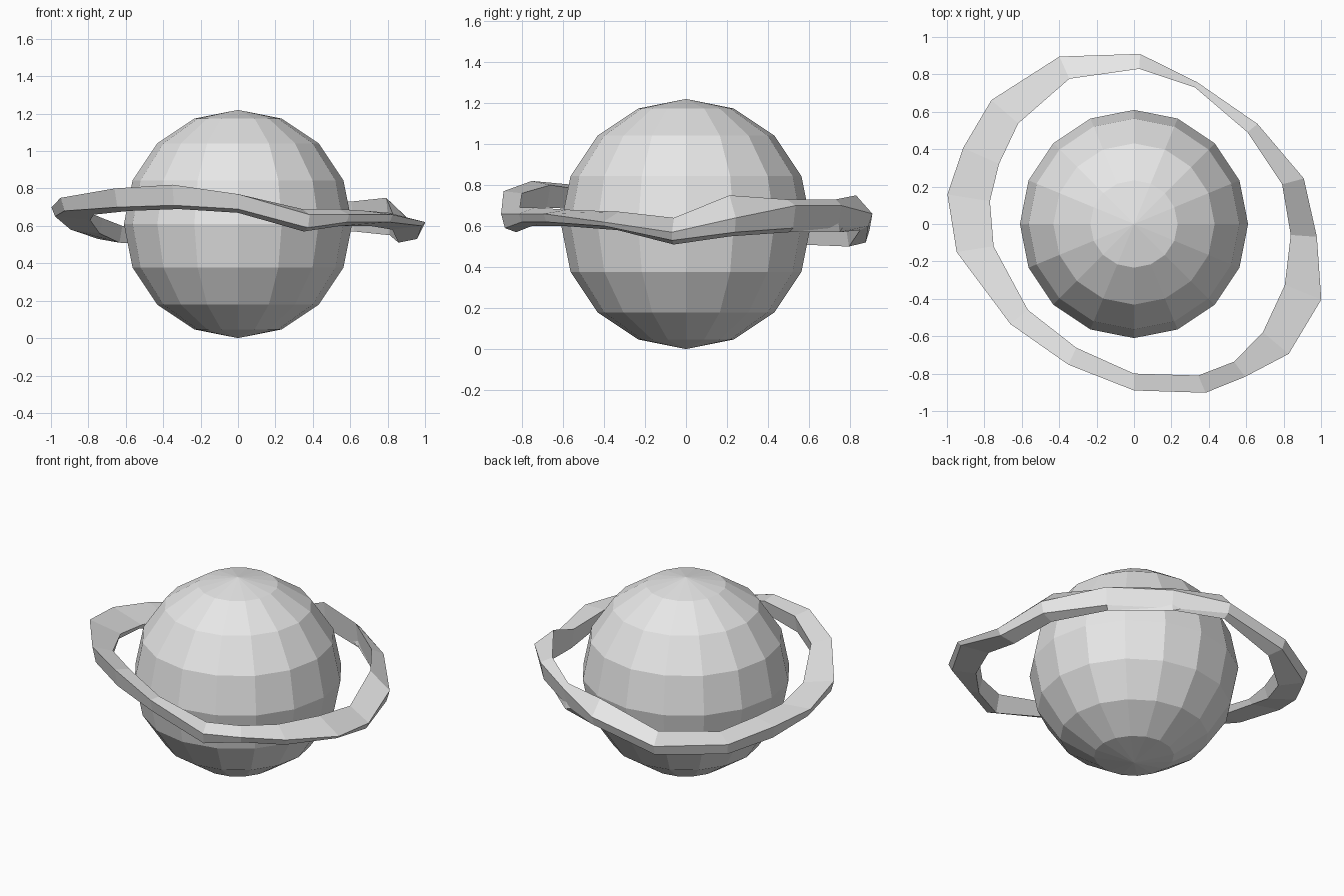
import bpy
import bmesh
from math import cos, sin, radians

default_cube = bpy.data.objects.get("Cube")
if default_cube:
    bpy.data.objects.remove(default_cube, do_unlink=True)


def make_material(name, colour):
    material = bpy.data.materials.new(name)
    material.use_nodes = True
    material.diffuse_color = colour
    material.node_tree.nodes["Principled BSDF"].inputs["Base Color"].default_value = colour
    return material


def add_object(name, bm, material):
    bmesh.ops.recalc_face_normals(bm, faces=bm.faces)
    mesh = bpy.data.meshes.new(name)
    bm.to_mesh(mesh)
    bm.free()
    mesh.materials.append(material)
    obj = bpy.data.objects.new(name, mesh)
    bpy.context.collection.objects.link(obj)
    return obj


grey = make_material("pale grey", (0.8, 0.8, 0.8, 1))

# Faceted planet globe resting on the ground
RADIUS = 0.61
globe = bmesh.new()
bmesh.ops.create_uvsphere(globe, u_segments=16, v_segments=8, radius=RADIUS)
bmesh.ops.translate(globe, verts=globe.verts, vec=(0, 0, RADIUS))
add_object("planet_globe", globe, grey)

# Uneven ring path:
# angle, outer radius, inner radius, outer top z, inner top z, bottom z
RING_PATH = [
    (15, .94, .82, .64, .75, .55),
    (39, .85, .78, .70, .73, .57),
    (66, .83, .80, .70, .73, .57),
    (88, .91, .83, .66, .75, .58),
    (114, .98, .85, .58, .62, .50),
    (139, 1.01, .82, .60, .60, .51),
    (156, 1.0, .79, .66, .64, .56),
    (171, 1.01, .78, .70, .66, .63),
    (189, .96, .76, .75, .70, .66),
    (219, .85, .73, .80, .77, .68),
    (245, .83, .73, .82, .80, .69),
    (270, .89, .80, .77, .76, .67),
    (293, .98, .88, .66, .69, .57),
    (306, 1.01, .91, .66, .69, .60),
    (320, 1.08, .90, .66, .68, .60),
    (338, 1.08, .87, .62, .67, .58),
    (356, .98, .84, .57, .64, .51),
]


def ring_section(bm, angle, outer, inner, outer_top, inner_top, bottom):
    """Four-cornered section whose underside rises towards the outer edge."""
    turn = radians(angle)
    corners = [(outer, outer_top), (inner, inner_top),
               (inner + .02, bottom), (outer - .02, bottom + .02)]
    return [bm.verts.new((r * cos(turn), r * sin(turn), z)) for r, z in corners]


# Closed rocky ring bridging each section to the next
ring = bmesh.new()
sections = [ring_section(ring, *row) for row in RING_PATH]
for here, after in zip(sections, sections[1:] + sections[:1]):
    for k in range(len(here)):
        n = (k + 1) % len(here)
        ring.faces.new((here[k], here[n], after[n], after[k]))
add_object("planet_ring", ring, grey)
